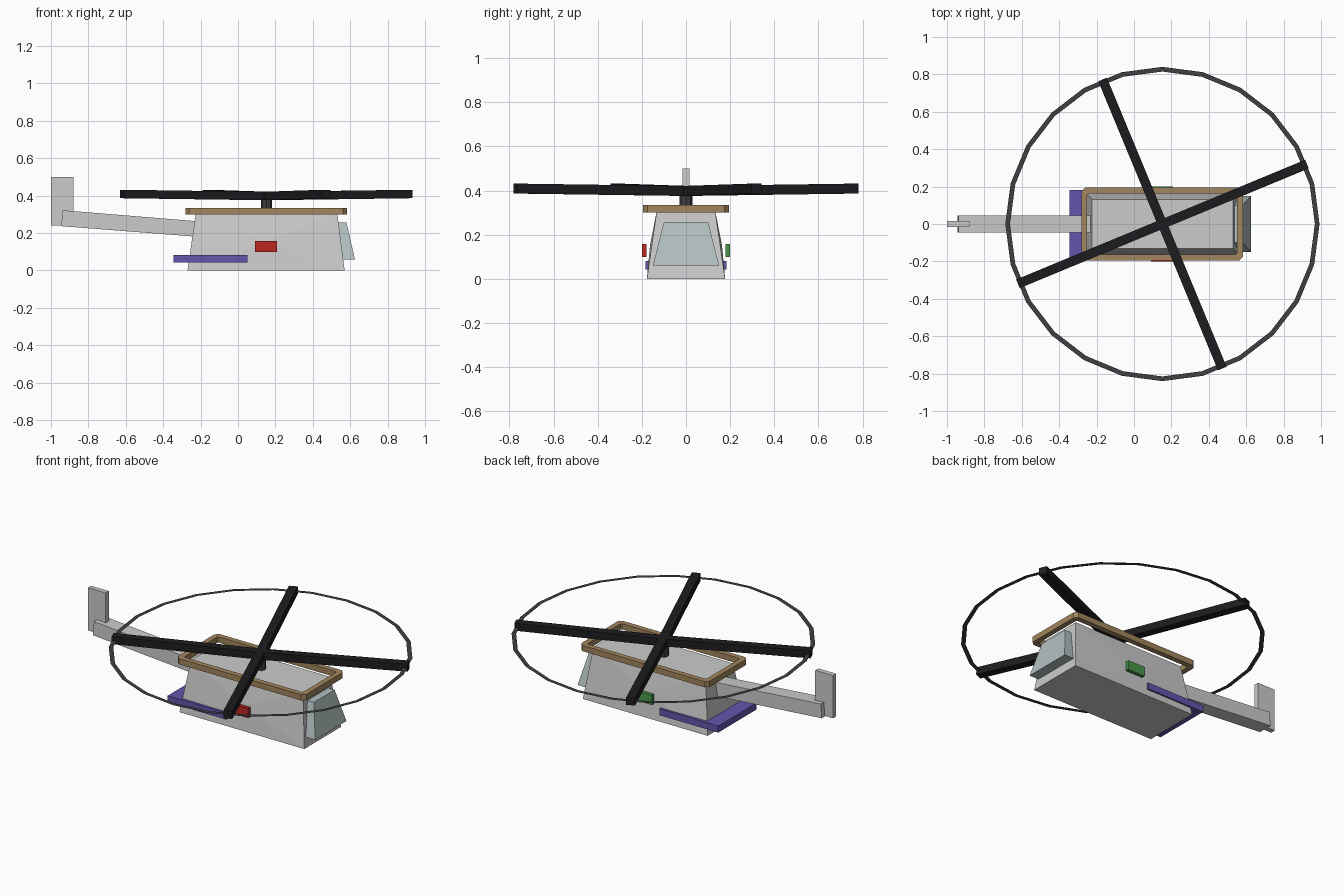
import bpy, bmesh
from math import radians, sin, cos, pi, atan2, hypot
from mathutils import Matrix, Vector

if "Cube" in bpy.data.objects:
    bpy.data.objects.remove(bpy.data.objects["Cube"])


def material(name, rgb):
    m = bpy.data.materials.new(name)
    m.diffuse_color = (*rgb, 1)
    m.use_nodes = True
    m.node_tree.nodes["Principled BSDF"].inputs["Base Color"].default_value = m.diffuse_color
    return m


BLACK = material("black", (0.012, 0.012, 0.014))
DARK = material("dark_grey", (0.05, 0.05, 0.055))
TAN = material("tan", (0.36, 0.24, 0.11))
PURPLE = material("purple", (0.13, 0.09, 0.42))
RED = material("red", (0.5, 0.02, 0.015))
GREEN = material("green", (0.07, 0.3, 0.07))
GLASS = material("glass", (0.45, 0.53, 0.53))


def finish(name, bm, mat=None):
    bmesh.ops.recalc_face_normals(bm, faces=bm.faces)
    me = bpy.data.meshes.new(name)
    bm.to_mesh(me)
    bm.free()
    ob = bpy.data.objects.new(name, me)
    bpy.context.collection.objects.link(ob)
    if mat:
        me.materials.append(mat)
    return ob


def loft(bm, loops, cap=True):
    """Skin between matching closed loops of points."""
    rings = [[bm.verts.new(p) for p in loop] for loop in loops]
    n = len(rings[0])
    pairs = list(zip(rings, rings[1:])) if cap else list(zip(rings, rings[1:] + rings[:1]))
    for a, b in pairs:
        for i in range(n):
            bm.faces.new((a[i], a[(i + 1) % n], b[(i + 1) % n], b[i]))
    if cap:
        bm.faces.new(rings[0])
        bm.faces.new(rings[-1])


def box(name, x, y, z, mat=None, matrix=None):
    bm = bmesh.new()
    bmesh.ops.create_cube(bm, size=1)
    for v in bm.verts:
        v.co = [(a + b) / 2 + c * (b - a) for (a, b), c in zip((x, y, z), v.co)]
    if matrix:
        bm.transform(matrix)
    return finish(name, bm, mat)


def rect(x0, x1, y, z, chamfer=0):
    if not chamfer:
        return [(x0, -y, z), (x1, -y, z), (x1, y, z), (x0, y, z)]
    c = chamfer
    return [(x0 + c, -y, z), (x1 - c, -y, z), (x1, -y + c, z), (x1, y - c, z),
            (x1 - c, y, z), (x0 + c, y, z), (x0, y - c, z), (x0, -y + c, z)]


# tapered body with slightly faceted flanks
bm = bmesh.new()
loft(bm, [rect(-0.27, 0.57, 0.177, 0), rect(-0.225, 0.53, 0.132, 0.31)])
bmesh.ops.recalc_face_normals(bm, faces=bm.faces)
flanks = [f for f in bm.faces if abs(f.normal.y) > 0.8]
bmesh.ops.poke(bm, faces=flanks, offset=0.008)
finish("body", bm)

# open rim frame around the roof
bm = bmesh.new()
outer, inner = (-0.282, 0.582, 0.195), (-0.25, 0.55, 0.163)
loft(bm, [rect(*outer, 0.30, 0.02), rect(*outer, 0.335, 0.02),
          rect(*inner, 0.335, 0.008), rect(*inner, 0.30, 0.008)], cap=False)
finish("roof_rim", bm, TAN)

# sloping windscreen slab
bm = bmesh.new()
loft(bm, [[(xb, -0.15, 0.06), (xb, 0.15, 0.06), (xt, 0.10, 0.257), (xt, -0.10, 0.257)]
          for xb, xt in ((0.56, 0.535), (0.625, 0.58))])
finish("windscreen", bm, GLASS)

# tail boom and fin
bm = bmesh.new()
loft(bm, [[(x, -0.045, z0), (x, 0.045, z0), (x + d, 0.045, z1), (x + d, -0.045, z1)]
          for x, d, z0, z1 in ((-0.945, 0.007, 0.237, 0.322), (-0.215, 0.0, 0.18, 0.263))])
finish("tail_boom", bm)
box("tail_fin", (-1, -0.88), (-0.015, 0.015), (0.24, 0.5))

# rear bumper and side lamps
box("rear_bumper", (-0.345, 0.05), (-0.183, 0.183), (0.042, 0.082), PURPLE)
box("lamp_red", (0.09, 0.208), (-0.2, -0.178), (0.10, 0.158), RED)
box("lamp_green", (0.09, 0.208), (0.178, 0.2), (0.10, 0.158), GREEN)

# rotor mast
HUB = Vector((0.152, 0, 0.398))
bm = bmesh.new()
bmesh.ops.create_cone(bm, cap_ends=True, segments=8, radius1=0.03, radius2=0.03, depth=0.1,
                      matrix=Matrix.Translation((HUB.x, 0, 0.355)))
finish("rotor_mast", bm, DARK)

# four gently raised blades
for i in range(4):
    m = (Matrix.Translation(HUB) @ Matrix.Rotation(radians(22.5 + 90 * i), 4, 'Z')
         @ Matrix.Rotation(radians(-0.75), 4, 'Y'))
    box(f"rotor_blade_{i + 1}", (0, 0.836), (-0.025, 0.025), (-0.0225, 0.0225), BLACK, m)

# flat 24-sided rotor ring
bm = bmesh.new()
N = 24
rings = [[bm.verts.new((HUB.x + r * cos(2 * pi * k / N), r * sin(2 * pi * k / N), 0.408))
          for k in range(N)] for r in (0.815, 0.84)]
for k in range(N):
    j = (k + 1) % N
    bm.faces.new((rings[0][k], rings[1][k], rings[1][j], rings[0][j]))
finish("rotor_ring", bm, DARK)
